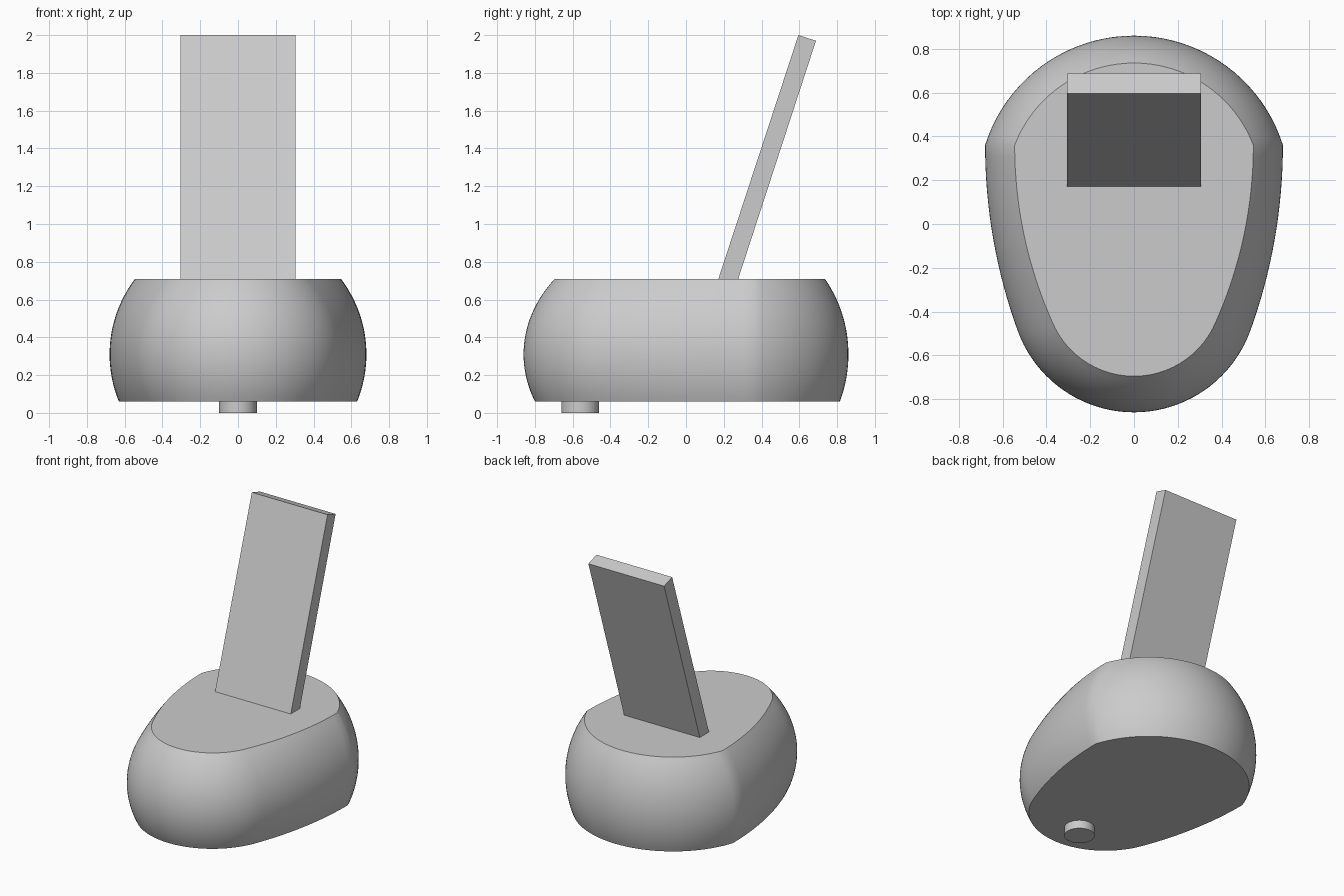
import bpy, bmesh
from math import sin, cos, atan2, sqrt, pi, radians

old = bpy.data.objects.get("Cube")
if old:
    bpy.data.objects.remove(old, do_unlink=True)

# One plain grey for everything
grey = bpy.data.materials.new("plain_grey")
grey.use_nodes = True
colour = (0.6, 0.6, 0.6, 1)
grey.diffuse_color = colour
grey.node_tree.nodes["Principled BSDF"].inputs["Base Color"].default_value = colour

SHOULDER = 0.36            # y of the widest point, where the outline has a corner
BOTTOM, BELLY, TOP = 0.06, 0.31, 0.71


def finish(name, bm, smooth=False):
    bmesh.ops.recalc_face_normals(bm, faces=bm.faces[:])
    mesh = bpy.data.meshes.new(name)
    bm.to_mesh(mesh)
    bm.free()
    mesh.materials.append(grey)
    obj = bpy.data.objects.new(name, mesh)
    bpy.context.collection.objects.link(obj)
    if smooth:
        bpy.ops.object.select_all(action='DESELECT')
        obj.select_set(True)
        bpy.context.view_layer.objects.active = obj
        bpy.ops.object.shade_smooth_by_angle(angle=radians(30))
    return obj


def arc(cx, cy, r, start, end, n):
    angles = [start + (end - start) * i / n for i in range(n)]
    return [(cx + r * cos(a), cy + r * sin(a)) for a in angles]


def outline(width, front, back, nose):
    """Closed outline: back arc, gently curved sides, tangent round nose."""
    rise = back - SHOULDER
    back_r = (width ** 2 + rise ** 2) / (2 * rise)
    back_y = back - back_r
    nose_y = front + nose
    gap = SHOULDER - nose_y
    side_r = (width ** 2 + gap ** 2 - nose ** 2) / (2 * (width - nose))
    side_x = width - side_r
    turn = -atan2(gap, -side_x)
    half = arc(0, back_y, back_r, pi / 2, atan2(SHOULDER - back_y, width), 20)
    half += arc(side_x, SHOULDER, side_r, 0, turn, 16)
    half += arc(0, nose_y, nose, turn, -pi / 2, 20)
    return half + [(0, front)] + [(-x, y) for x, y in reversed(half[1:])]


# Body: stacked outlines that shrink along a circular bulge
def bulge(z, r=0.67):
    return r - sqrt(r * r - (z - BELLY) ** 2)


bm = bmesh.new()
rings = []
LAYERS = 24
for i in range(LAYERS + 1):
    z = BOTTOM + (TOP - BOTTOM) * i / LAYERS
    f = bulge(z) / bulge(TOP)
    pts = outline(0.68 - 0.135 * f, -0.86 + 0.165 * f, 0.86 - 0.125 * f, 0.565 - 0.16 * f)
    rings.append([bm.verts.new((x, y, z)) for x, y in pts])
for low, high in zip(rings, rings[1:]):
    for j in range(len(low)):
        k = (j + 1) % len(low)
        bm.faces.new((low[j], low[k], high[k], high[j]))
bm.faces.new(rings[0])
bm.faces.new(rings[-1])
finish("body", bm, smooth=True)

# Leaning back panel: side profile extruded across the width
profile = [(0.17, TOP - 0.005), (0.275, TOP - 0.005), (0.688, 1.97), (0.595, 2.0)]
bm = bmesh.new()
side = bm.faces.new([bm.verts.new((-0.305, y, z)) for y, z in profile])
new = bmesh.ops.extrude_face_region(bm, geom=[side])["geom"]
bmesh.ops.translate(bm, vec=(0.61, 0, 0),
                    verts=[v for v in new if isinstance(v, bmesh.types.BMVert)])
finish("back_panel", bm)

# Small round foot under the nose
bm = bmesh.new()
bmesh.ops.create_cone(bm, cap_ends=True, segments=48, radius1=0.1, radius2=0.1, depth=0.065)
bmesh.ops.translate(bm, vec=(0, -0.56, 0.0325), verts=bm.verts[:])
finish("foot", bm, smooth=True)
